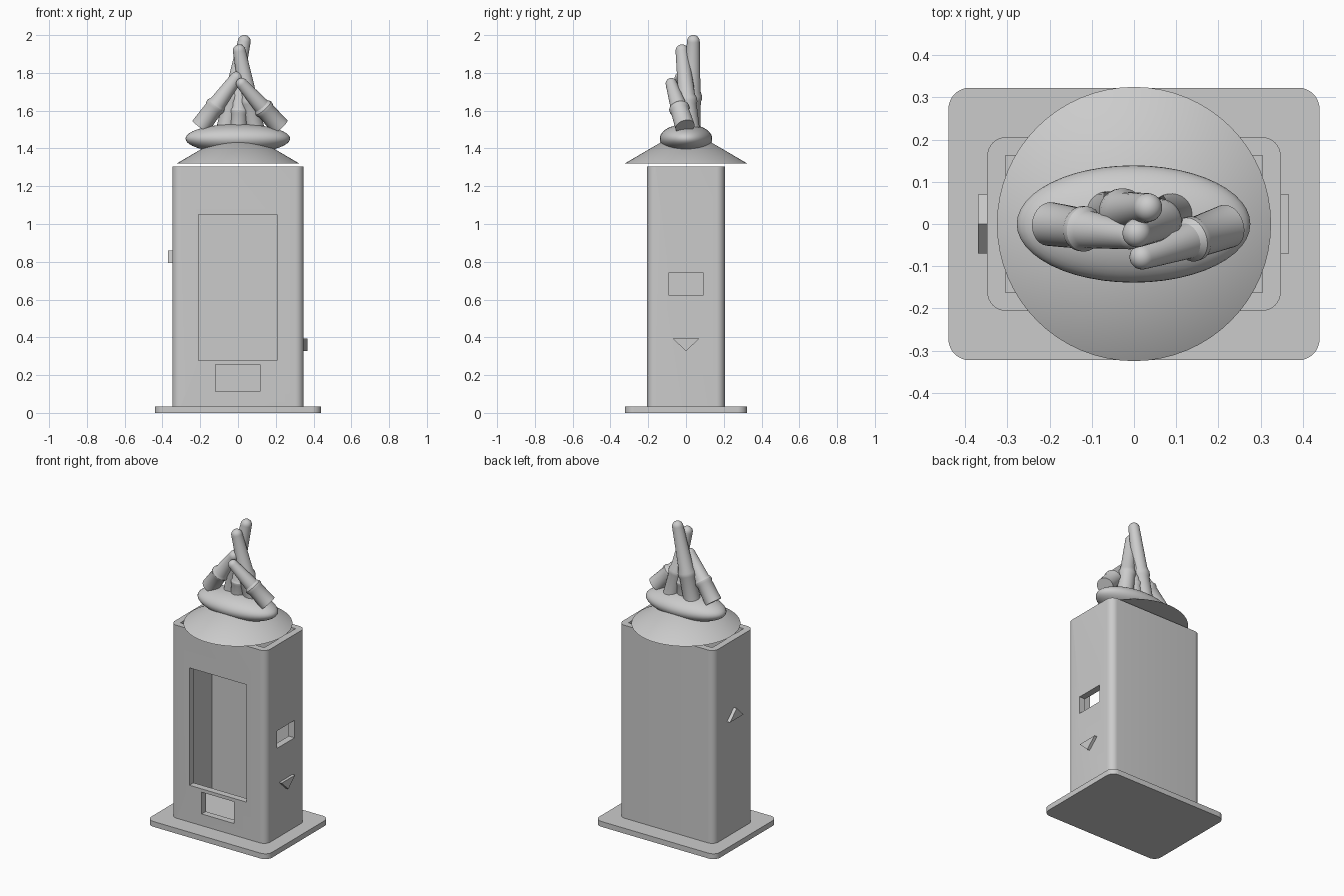
import bpy, bmesh, math
from mathutils import Vector, Matrix

cube = bpy.data.objects.get("Cube")
if cube:
    bpy.data.objects.remove(cube, do_unlink=True)

GREY = (0.6, 0.6, 0.6, 1)
mat = bpy.data.materials.new("plain grey")
mat.use_nodes = True
mat.diffuse_color = GREY
mat.node_tree.nodes["Principled BSDF"].inputs["Base Color"].default_value = GREY


def finish(name, bm, smooth=True):
    bmesh.ops.recalc_face_normals(bm, faces=bm.faces)
    mesh = bpy.data.meshes.new(name)
    bm.to_mesh(mesh)
    bm.free()
    mesh.materials.append(mat)
    ob = bpy.data.objects.new(name, mesh)
    bpy.context.collection.objects.link(ob)
    if smooth:
        shade(ob)
    return ob


def shade(ob):
    bpy.ops.object.select_all(action="DESELECT")
    ob.select_set(True)
    bpy.context.view_layer.objects.active = ob
    bpy.ops.object.shade_smooth_by_angle(angle=math.radians(30))


def box(name, lo, hi, radius=0):
    """Box between two corners, with optional rounded upright edges."""
    lo, hi = Vector(lo), Vector(hi)
    bm = bmesh.new()
    bmesh.ops.create_cube(bm, size=1, matrix=Matrix.Translation((lo + hi) / 2)
                          @ Matrix.Diagonal((*(hi - lo), 1)))
    if radius:
        upright = [e for e in bm.edges
                   if abs(e.verts[0].co.z - e.verts[1].co.z) > 0.001]
        bmesh.ops.bevel(bm, geom=upright, offset=radius, segments=8,
                        profile=0.5, affect="EDGES")
    return finish(name, bm, smooth=radius > 0)


def cut(target, cutter):
    mod = target.modifiers.new("cut", "BOOLEAN")
    mod.operation = "DIFFERENCE"
    mod.solver = "EXACT"
    mod.object = cutter
    bpy.context.view_layer.objects.active = target
    bpy.ops.object.modifier_apply(modifier=mod.name)
    bpy.data.objects.remove(cutter, do_unlink=True)


def arrow(name, x0, x1, z_flat, z_tip):
    """Triangular push button on a side wall."""
    bm = bmesh.new()
    tri = [bm.verts.new((x0, y, z)) for y, z in
           ((-0.07, z_flat), (0.07, z_flat), (0, z_tip))]
    face = bm.faces.new(tri)
    out = bmesh.ops.extrude_face_region(bm, geom=[face])["geom"]
    bmesh.ops.translate(bm, vec=(x1 - x0, 0, 0),
                        verts=[g for g in out if isinstance(g, bmesh.types.BMVert)])
    return finish(name, bm, smooth=False)


def stick(name, start, end, r0, r1):
    """Tapered stick with a flat foot, a swollen collar and a domed tip."""
    start, end = Vector(start), Vector(end)
    axis = end - start
    length = axis.length
    mid = r0 * 0.6 + r1 * 0.4
    profile = [(0, 0), (r0, 0), (r0 * 0.93, length * 0.33),
               (r0 * 1.03, length * 0.36), (r0 * 1.03, length * 0.4),
               (mid, length * 0.44), (r1, length - r1)]
    for i in range(1, 7):
        a = i * math.pi / 12
        profile.append((r1 * math.cos(a), length - r1 + r1 * math.sin(a)))
    bm = bmesh.new()
    verts = [bm.verts.new((r, 0, z)) for r, z in profile]
    edges = [bm.edges.new(pair) for pair in zip(verts, verts[1:])]
    bmesh.ops.spin(bm, geom=verts + edges, cent=(0, 0, 0), axis=(0, 0, 1),
                   angle=math.tau, steps=32, use_duplicate=False)
    bmesh.ops.remove_doubles(bm, verts=bm.verts, dist=0.0001)
    bm.transform(Matrix.Translation(start)
                 @ axis.to_track_quat("Z", "Y").to_matrix().to_4x4())
    return finish(name, bm)


# Base plate
box("base_plate", (-0.44, -0.323, 0), (0.44, 0.323, 0.035), 0.05)

# Hollow cabinet, open at the top, with front and side openings
cabinet = box("cabinet", (-0.348, -0.206, 0.035), (0.348, 0.206, 1.305), 0.045)
openings = {
    "cavity": ((-0.305, -0.163, 0.08), (0.305, 0.163, 1.4)),
    "display_window": ((-0.21, -0.3, 0.277), (0.206, -0.1, 1.05)),
    "delivery_slot": ((-0.12, -0.3, 0.112), (0.116, -0.1, 0.255)),
    "side_opening": ((0.25, -0.093, 0.625), (0.45, 0.092, 0.74)),
}
for name, (lo, hi) in openings.items():
    cut(cabinet, box(name, lo, hi))
shade(cabinet)

# Arrow buttons on the two side walls
arrow("down_button", 0.34, 0.367, 0.393, 0.327)
arrow("up_button", -0.34, -0.37, 0.793, 0.86)

# Conical roof
bm = bmesh.new()
bmesh.ops.create_cone(bm, cap_ends=True, segments=64, radius1=0.325, radius2=0,
                      depth=0.19, matrix=Matrix.Translation((0, 0, 1.415)))
finish("cone_roof", bm)

# Oval cushion
bm = bmesh.new()
bmesh.ops.create_uvsphere(bm, u_segments=48, v_segments=24, radius=1,
                          matrix=Matrix.Translation((-0.001, 0, 1.452))
                          @ Matrix.Diagonal((0.277, 0.139, 0.077, 1)))
finish("oval_cushion", bm)

# Leaning sticks
stick("left_stick", (-0.2, 0.0, 1.515), (0.01, -0.03, 1.8), 0.052, 0.033)
stick("right_stick", (0.222, -0.005, 1.515), (0.0, -0.085, 1.765), 0.052, 0.03)
stick("tall_back_stick", (-0.07, 0.025, 1.47), (0.04, 0.04, 2.0), 0.052, 0.034)
stick("tall_front_stick", (0.095, 0.025, 1.47), (0.0, -0.025, 1.95), 0.052, 0.034)
stick("middle_stick", (0.0, 0.005, 1.47), (0.015, 0.01, 1.8), 0.05, 0.034)
